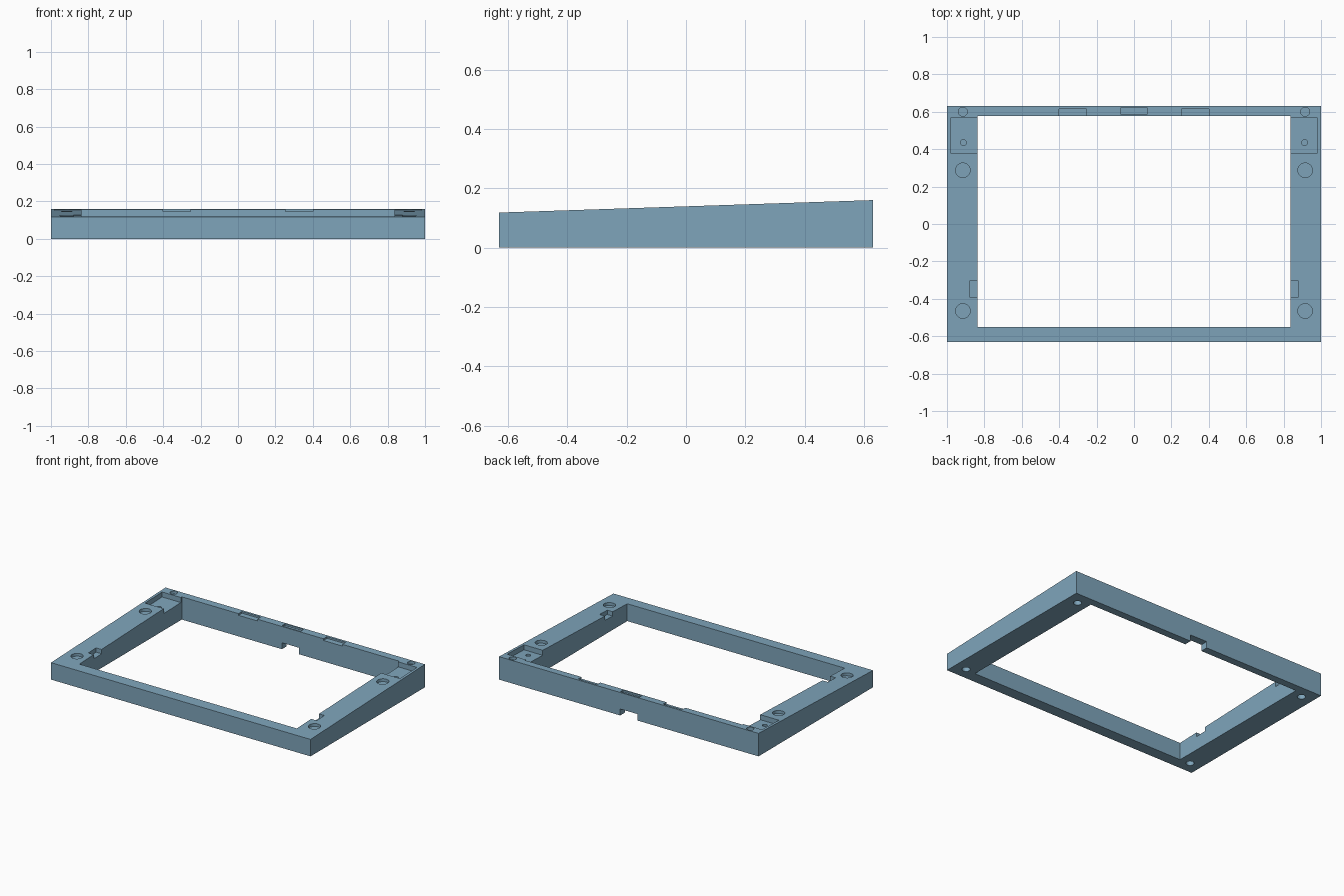
import bpy, bmesh, math

if "Cube" in bpy.data.objects:
    bpy.data.objects.remove(bpy.data.objects["Cube"])

X, Y = 1.0, 0.63              # half width and half depth
Z_FRONT, Z_BACK = 0.118, 0.16


def top(y):
    """Height of the sloped top surface at y."""
    return Z_FRONT + (Z_BACK - Z_FRONT) * (y + Y) / (2 * Y)


def prism(name, outline, low, high):
    """Solid between the heights low(y) and high(y) over a plan outline."""
    bm = bmesh.new()
    bottom = [bm.verts.new((x, y, low(y))) for x, y in outline]
    upper = [bm.verts.new((x, y, high(y))) for x, y in outline]
    n = len(outline)
    bm.faces.new(bottom[::-1])
    bm.faces.new(upper)
    for i in range(n):
        j = (i + 1) % n
        bm.faces.new((bottom[i], bottom[j], upper[j], upper[i]))
    bmesh.ops.recalc_face_normals(bm, faces=bm.faces)
    mesh = bpy.data.meshes.new(name)
    bm.to_mesh(mesh)
    bm.free()
    obj = bpy.data.objects.new(name, mesh)
    bpy.context.collection.objects.link(obj)
    return obj


def rect(x0, x1, y0, y1):
    return [(x0, y0), (x1, y0), (x1, y1), (x0, y1)]


def circle(x, y, r, n=32):
    return [(x + r * math.cos(2 * math.pi * i / n),
             y + r * math.sin(2 * math.pi * i / n)) for i in range(n)]


# Wedge-shaped frame
frame = prism("wedge_frame", rect(-X, X, -Y, Y), lambda y: 0.0, top)


def cut(name, outline, low, high):
    """Subtract a prism from the frame."""
    cutter = prism(name, outline, low, high)
    cutter.hide_render = True
    mod = frame.modifiers.new(name, 'BOOLEAN')
    mod.operation = 'DIFFERENCE'
    mod.solver = 'EXACT'
    mod.object = cutter
    bpy.context.view_layer.objects.active = frame
    bpy.ops.object.modifier_apply(modifier=name)
    bpy.data.objects.remove(cutter)


def recess(name, outline, depth):
    """Pocket in the top, with its floor parallel to the slope."""
    cut(name, outline, lambda y: top(y) - depth, lambda y: top(y) + 0.1)


# Main opening
cut("opening", rect(-0.838, 0.838, -0.55, 0.578), lambda y: -0.1, lambda y: 0.3)

for s in (-1, 1):
    # Corner pocket with its screw hole
    recess("corner_pocket", rect(*sorted((s * 0.82, s * 0.982)), 0.38, 0.567), 0.035)
    recess("screw_hole", circle(s * 0.912, 0.435, 0.016), 0.07)
    # Round seats and back corner hole
    recess("rear_seat", circle(s * 0.915, 0.287, 0.039), 0.02)
    recess("front_seat", circle(s * 0.915, -0.465, 0.039), 0.02)
    recess("corner_hole", circle(s * 0.915, 0.6, 0.024), 0.02)
    # Inner side notch
    recess("side_notch", rect(*sorted((s * 0.82, s * 0.88)), -0.39, -0.305), 0.03)
    # Shallow slots on the back rail
    recess("back_slot", rect(*sorted((s * 0.255, s * 0.4)), 0.56, 0.615), 0.012)
    # Holes for the feet
    for y in (-0.545, 0.54):
        cut("foot_hole", circle(s * 0.915, y, 0.026), lambda y: -0.1, lambda y: 0.05)

# Middle slot and cable notch on the back rail
recess("middle_slot", rect(-0.072, 0.072, 0.588, 0.62), 0.012)
cut("cable_notch", rect(-0.066, 0.066, 0.55, 0.7), lambda y: -0.1, lambda y: 0.045)

# Colour
blue = bpy.data.materials.new("slate_blue")
blue.diffuse_color = (0.212, 0.376, 0.497, 1)
blue.use_nodes = True
blue.node_tree.nodes["Principled BSDF"].inputs["Base Color"].default_value = blue.diffuse_color
frame.data.materials.clear()
frame.data.materials.append(blue)
